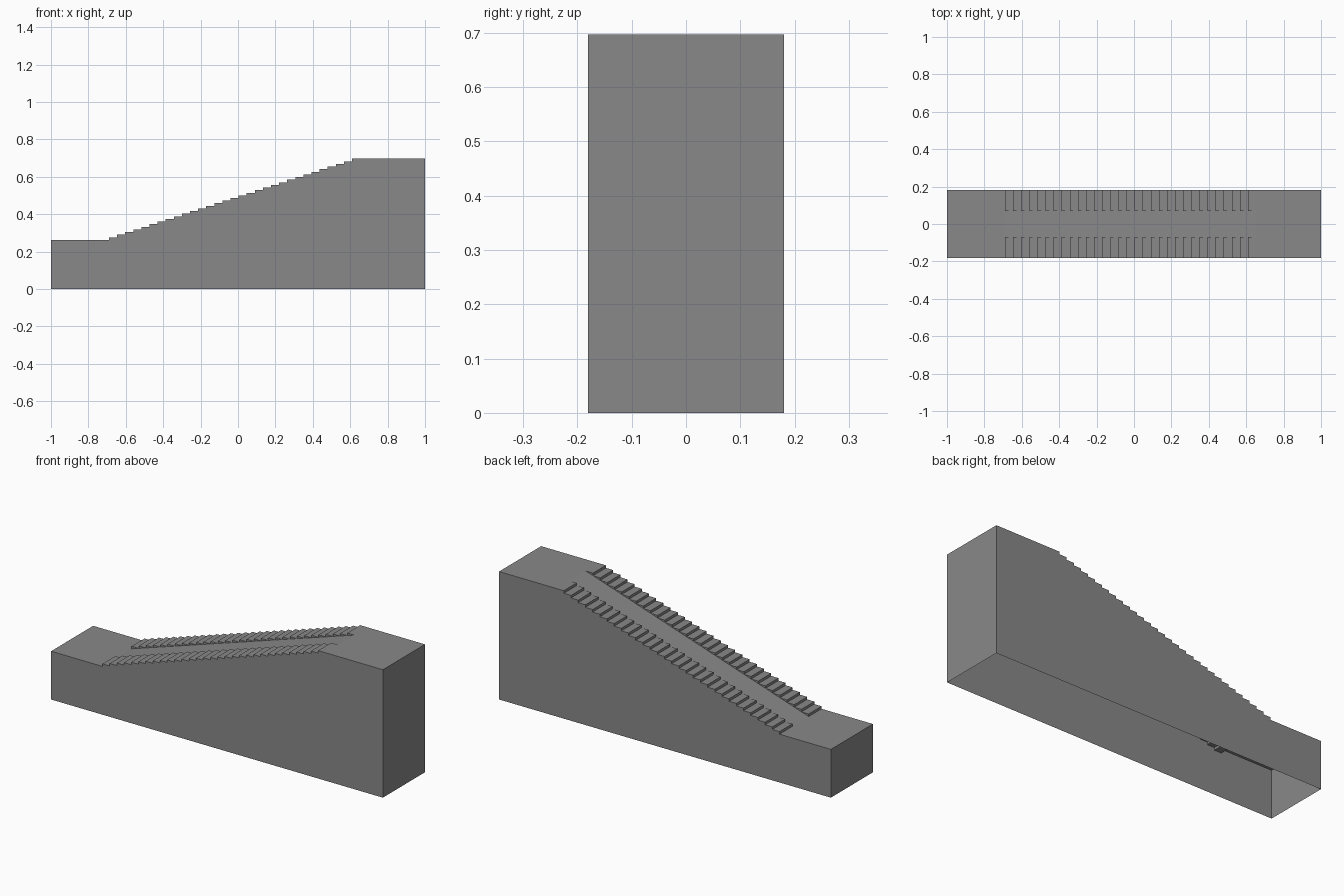
import bpy
import bmesh

cube = bpy.data.objects.get("Cube")
if cube:
    bpy.data.objects.remove(cube)

HALF_W = 0.181
LOW, HIGH = 0.263, 0.697
RAMP_START, RAMP_END = -0.69, 0.653
STEPS = 31
INNER_Y = 0.07
THICK = 0.035

grey = bpy.data.materials.new("concrete grey")
colour = (0.25, 0.25, 0.25, 1)
grey.use_nodes = True
grey.diffuse_color = colour
grey.node_tree.nodes["Principled BSDF"].inputs["Base Color"].default_value = colour


def finish(bm, name):
    bmesh.ops.recalc_face_normals(bm, faces=bm.faces)
    mesh = bpy.data.meshes.new(name)
    bm.to_mesh(mesh)
    bm.free()
    mesh.materials.append(grey)
    obj = bpy.data.objects.new(name, mesh)
    bpy.context.collection.objects.link(obj)
    return obj


# Ramp body: side profile extruded across the width, open underneath
profile = [(-1, 0), (-1, LOW), (RAMP_START, LOW),
           (RAMP_END, HIGH), (1, HIGH), (1, 0)]
bm = bmesh.new()
side = bm.faces.new([bm.verts.new((x, -HALF_W, z)) for x, z in profile])
new = bmesh.ops.extrude_face_region(bm, geom=[side], use_keep_orig=True)["geom"]
bmesh.ops.translate(bm, vec=(0, 2 * HALF_W, 0),
                    verts=[v for v in new if isinstance(v, bmesh.types.BMVert)])
bmesh.ops.recalc_face_normals(bm, faces=bm.faces)
underside = [f for f in bm.faces if all(v.co.z < 0.001 for v in f.verts)]
bmesh.ops.delete(bm, geom=underside, context="FACES_ONLY")
finish(bm, "ramp_body")


# Stairs: one flight of slabs along each edge of the ramp
def stair_flight(name, sign):
    run = (RAMP_END - RAMP_START) / STEPS
    rise = (HIGH - LOW) / STEPS
    bm = bmesh.new()
    for i in range(STEPS):
        verts = bmesh.ops.create_cube(bm, size=1)["verts"]
        bmesh.ops.scale(bm, vec=(run, HALF_W - INNER_Y, THICK), verts=verts)
        bmesh.ops.translate(bm, verts=verts, vec=(
            RAMP_START + run * (i + 0.5),
            sign * (HALF_W + INNER_Y) / 2,
            LOW + rise * (i + 1) - THICK / 2))
    finish(bm, name)


stair_flight("front_stairs", -1)
stair_flight("back_stairs", 1)
